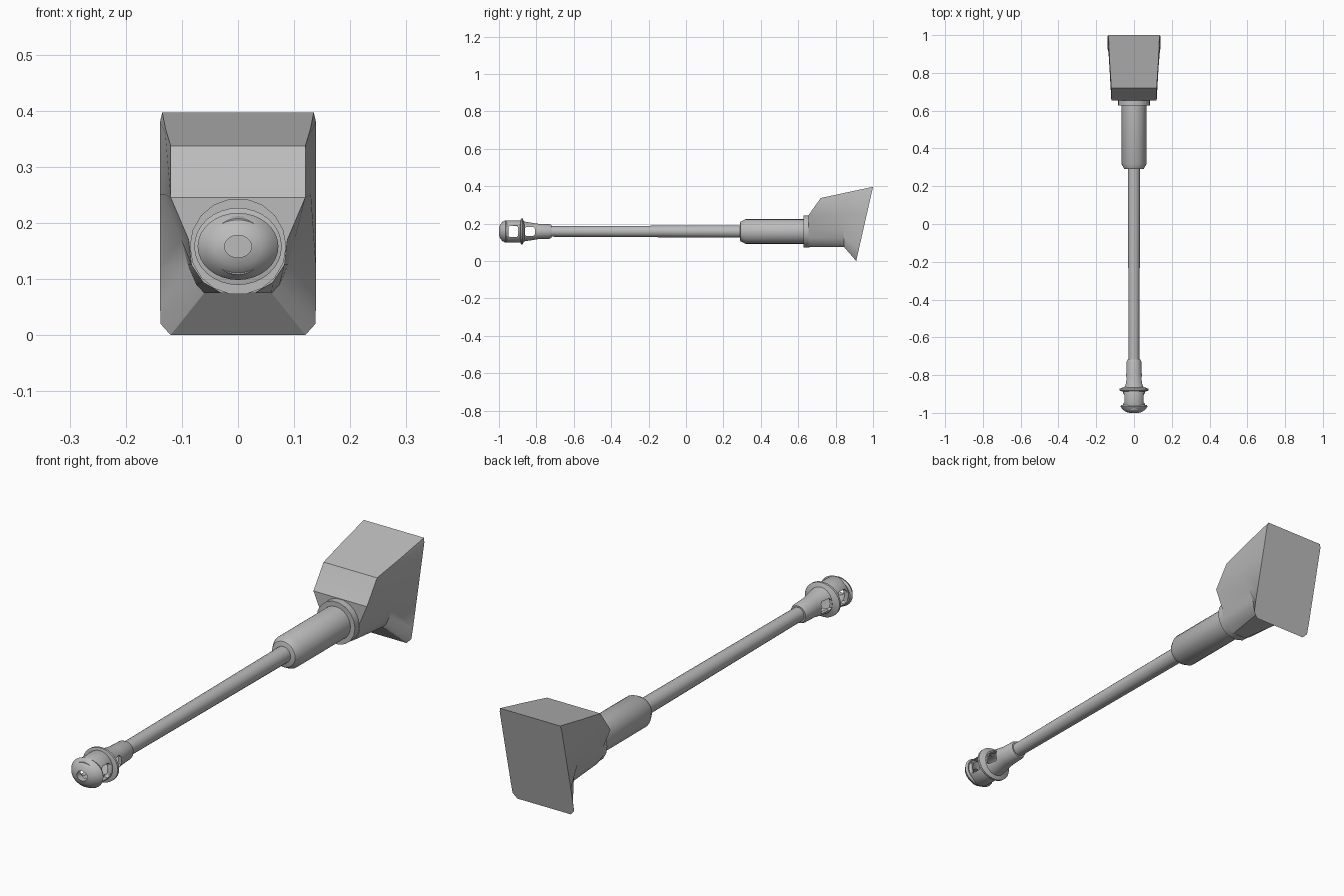
import bpy, bmesh, math

if "Cube" in bpy.data.objects:
    bpy.data.objects.remove(bpy.data.objects["Cube"])

AXIS_Z = 0.158
grey = bpy.data.materials.new("plain grey")
grey.diffuse_color = (0.5, 0.5, 0.5, 1)
grey.use_nodes = True
grey.node_tree.nodes["Principled BSDF"].inputs["Base Color"].default_value = grey.diffuse_color


def finish(name, bm, angle=35):
    bmesh.ops.recalc_face_normals(bm, faces=bm.faces)
    mesh = bpy.data.meshes.new(name)
    bm.to_mesh(mesh)
    bm.free()
    mesh.materials.append(grey)
    ob = bpy.data.objects.new(name, mesh)
    bpy.context.collection.objects.link(ob)
    bpy.ops.object.select_all(action='DESELECT')
    ob.select_set(True)
    bpy.context.view_layer.objects.active = ob
    bpy.ops.object.shade_smooth_by_angle(angle=math.radians(angle))
    return ob


def lathe(name, profile, sides=24, flat=1.0, hollow=False):
    """Revolve (y, radius) points about the gun axis; flat squashes the height."""
    bm = bmesh.new()
    rings = []
    for y, r in profile:
        rings.append([bm.verts.new((r * math.cos(a), y, AXIS_Z + flat * r * math.sin(a)))
                      for a in (2 * math.pi * k / sides for k in range(sides))])
    pairs = list(zip(rings, rings[1:]))
    if hollow:
        pairs.append((rings[-1], rings[0]))
    else:
        bm.faces.new(rings[0])
        bm.faces.new(rings[-1])
    for a, b in pairs:
        for k in range(sides):
            n = (k + 1) % sides
            bm.faces.new((a[k], a[n], b[n], b[k]))
    return finish(name, bm)


# Barrel, recoil sleeve and collar
lathe("barrel", [(-0.74, 0.028), (0.30, 0.033)], 20)
lathe("recoil_sleeve", [(0.29, 0.048), (0.292, 0.052), (0.318, 0.066), (0.66, 0.066)], 24)
lathe("collar", [(0.627, 0.086), (0.66, 0.086)], 18)

# Hollow muzzle brake with side windows
brake = lathe("muzzle_brake", [
    (-0.985, 0.050), (-0.965, 0.059), (-0.885, 0.059), (-0.865, 0.053), (-0.79, 0.041),
    (-0.73, 0.039), (-0.718, 0.034), (-0.718, 0.026), (-0.80, 0.026), (-0.86, 0.042),
    (-0.96, 0.045), (-0.985, 0.025)], 32, hollow=True)
for i, (y0, y1, h) in enumerate([(-0.95, -0.898, 0.030), (-0.862, -0.808, 0.024)]):
    bm = bmesh.new()
    bmesh.ops.create_cube(bm, size=1)
    for v in bm.verts:
        v.co = (v.co.x * 0.3, (y0 + y1) / 2 + v.co.y * (y1 - y0), AXIS_Z + v.co.z * 2 * h)
    bmesh.ops.bevel(bm, geom=[e for e in bm.edges if abs(e.verts[0].co.x - e.verts[1].co.x) > 0.1],
                    offset=0.008, segments=1, affect='EDGES')
    cutter = finish("window_cutter_%d" % i, bm)
    cutter.hide_render = True
    cutter.hide_set(True)
    cut = brake.modifiers.new("window", 'BOOLEAN')
    cut.object = cutter
    cut.solver = 'EXACT'

# Domed muzzle cap and baffle flange, both wider than tall
lathe("muzzle_cap", [(-1.0, 0.024), (-0.995, 0.042), (-0.983, 0.060), (-0.966, 0.072),
                     (-0.957, 0.066), (-0.962, 0.045), (-0.975, 0.024)], 32, 0.83, True)
lathe("baffle_flange", [(-0.888, 0.056), (-0.882, 0.078), (-0.873, 0.078), (-0.862, 0.050),
                        (-0.87, 0.045), (-0.885, 0.045)], 32, 0.88, True)

# Mantlet: front, middle and back outlines (x, y, z of the right half), mirrored and lofted
front = [(.12, .72, .337), (.12, .719, .335), (.12, .655, .245), (.088, .655, .17),
         (.083, .655, .125), (.062, .655, .094), (.03, .655, .075)]
middle = [(.129, .86, .367), (.13, .86, .362), (.13, .83, .25), (.101, .84, .17),
          (.089, .845, .125), (.074, .845, .09), (.06, .845, .075)]
back = [(x, 0.91 + 0.09 * z / 0.397, z) for x, z in
        [(.135, .397), (.139, .38), (.139, .25), (.139, .12), (.139, .06), (.138, .02), (.12, 0)]]
bm = bmesh.new()
rings = []
for pts in (front, middle, back):
    right = [bm.verts.new(p) for p in pts]
    left = [bm.verts.new((-x, y, z)) for x, y, z in pts]
    rings.append((right, left))
for (r0, l0), (r1, l1) in zip(rings, rings[1:]):
    a, b = r0 + l0[::-1], r1 + l1[::-1]
    for k in range(len(a)):
        n = (k + 1) % len(a)
        bm.faces.new((a[k], a[n], b[n], b[k]))
r, l = rings[0]
for k in range(len(r) - 1):
    bm.faces.new((r[k], r[k + 1], l[k + 1], l[k]))
r, l = rings[-1]
bm.faces.new(r + l[::-1])
finish("mantlet", bm, 25)
